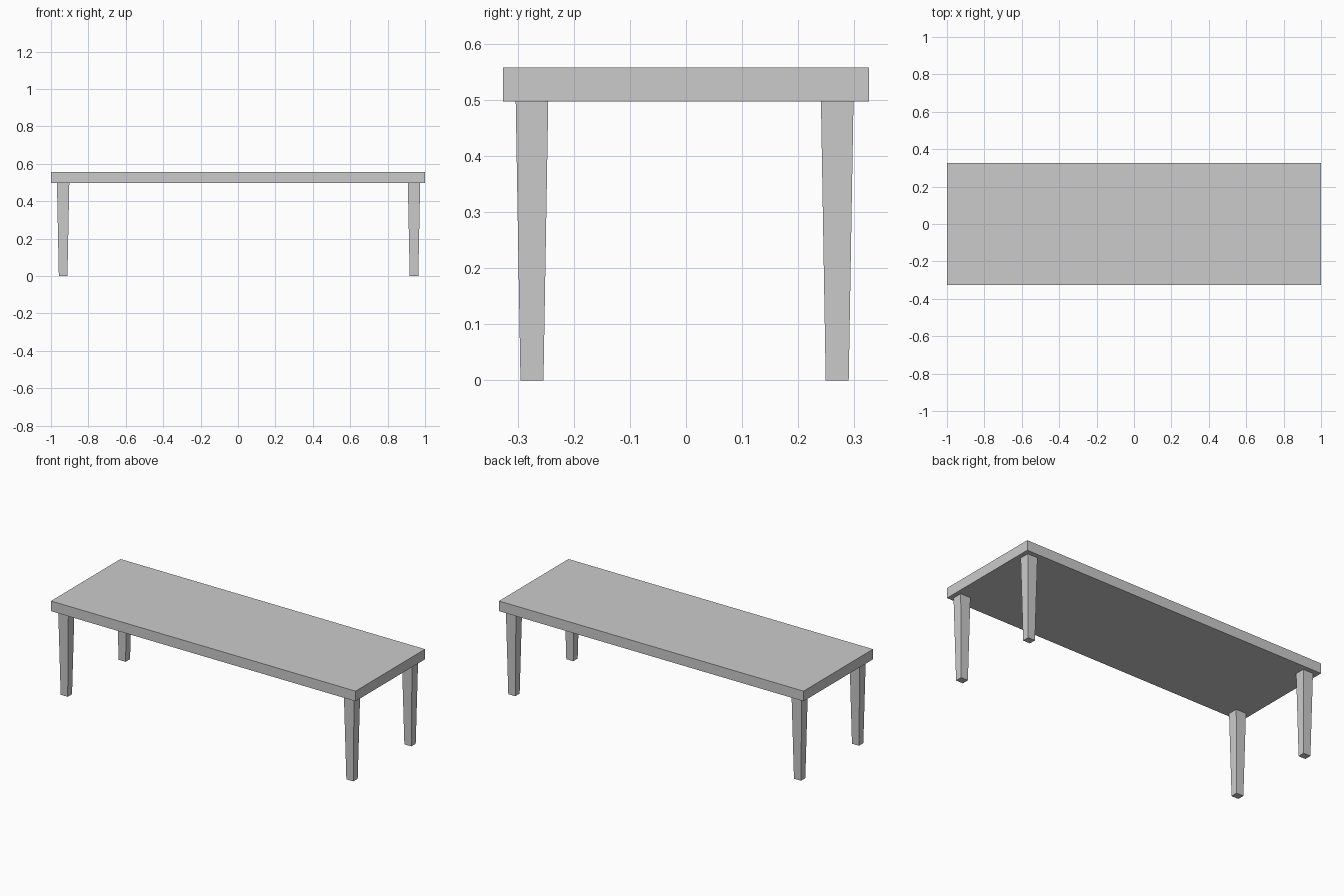
import bpy
import bmesh

if "Cube" in bpy.data.objects:
    bpy.data.objects.remove(bpy.data.objects["Cube"])

TOP_Z, UNDER_Z = 0.557, 0.497


def tapered_box(name, x, y, z0, z1, bottom, top):
    """Box centred on (x, y) with separate (x, y) sizes at its bottom and top."""
    bm = bmesh.new()
    bmesh.ops.create_cube(bm, size=1)
    for v in bm.verts:
        size, z = (top, z1) if v.co.z > 0 else (bottom, z0)
        v.co = (v.co.x * size[0], v.co.y * size[1], z - z0)
    mesh = bpy.data.meshes.new(name)
    bm.to_mesh(mesh)
    bm.free()
    obj = bpy.data.objects.new(name, mesh)
    obj.location = (x, y, z0)
    bpy.context.collection.objects.link(obj)
    return obj


# Table top slab
tapered_box("table_top", 0, 0, UNDER_Z, TOP_Z, (2.0, 0.652), (2.0, 0.652))

# Four legs tapering towards the floor
for side, x in (("left", -0.935), ("right", 0.941)):
    for end, y in (("front", -0.2745), ("back", 0.2695)):
        tapered_box(f"{end}_{side}_leg", x, y, 0, UNDER_Z,
                    (0.046, 0.041), (0.066, 0.058))
